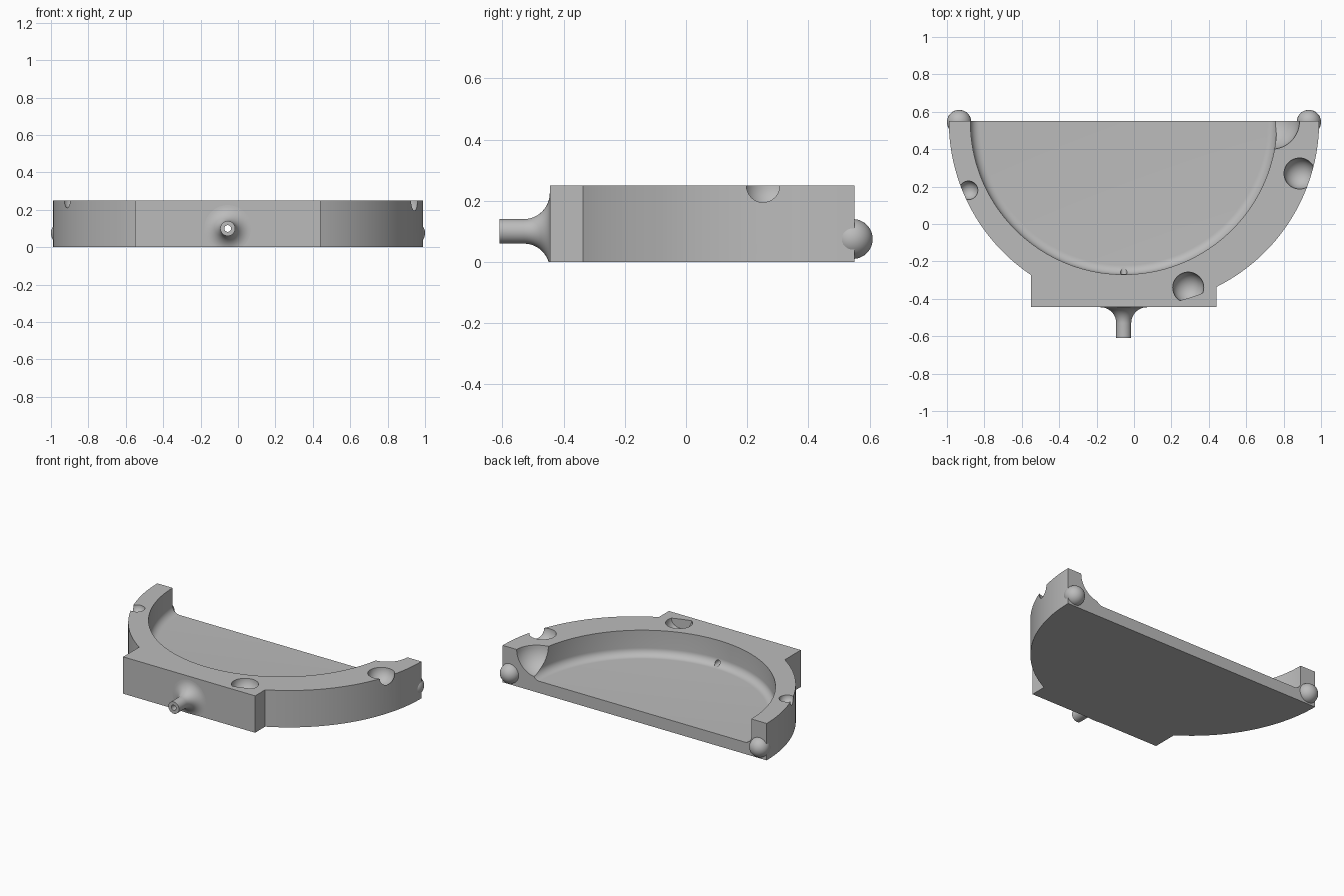
import bpy, bmesh, math
from mathutils import Matrix

cube = bpy.data.objects.get("Cube")
if cube:
    bpy.data.objects.remove(cube, do_unlink=True)

mat = bpy.data.materials.new("plain grey")
mat.use_nodes = True
GREY = (0.5, 0.5, 0.5, 1)
mat.diffuse_color = GREY
mat.node_tree.nodes["Principled BSDF"].inputs["Base Color"].default_value = GREY

H, R, BACK = 0.25, 0.99, 0.55       # height, outer radius, flat back edge
PORT_X, PORT_Z = -0.055, 0.10       # nozzle axis


def finish(name, bm):
    bmesh.ops.recalc_face_normals(bm, faces=bm.faces)
    me = bpy.data.meshes.new(name)
    bm.to_mesh(me)
    bm.free()
    me.materials.append(mat)
    ob = bpy.data.objects.new(name, me)
    bpy.context.collection.objects.link(ob)
    return ob


def ball(name, loc, r):
    bm = bmesh.new()
    bmesh.ops.create_uvsphere(bm, u_segments=48, v_segments=24, radius=r,
                              matrix=Matrix.Translation(loc))
    return finish(name, bm)


def lathe(name, profile, matrix, n=64):
    """Revolve (radius, height) points about the local z axis."""
    bm = bmesh.new()
    rings = [[bm.verts.new((r * math.cos(2 * math.pi * i / n),
                            r * math.sin(2 * math.pi * i / n), z))
              for i in range(n)] for r, z in profile]
    for a, b in zip(rings, rings[1:]):
        for i in range(n):
            j = (i + 1) % n
            bm.faces.new((a[i], a[j], b[j], b[i]))
    bm.faces.new(rings[0])
    bm.faces.new(rings[-1])
    bmesh.ops.transform(bm, matrix=matrix, verts=bm.verts)
    return finish(name, bm)


def extrude(name, outline, height):
    bm = bmesh.new()
    face = bm.faces.new([bm.verts.new((x, y, 0)) for x, y in outline])
    top = bmesh.ops.extrude_face_region(bm, geom=[face])["geom"]
    bmesh.ops.translate(bm, vec=(0, 0, height),
                        verts=[v for v in top if isinstance(v, bmesh.types.BMVert)])
    return finish(name, bm)


def boolean(ob, tool, op="DIFFERENCE", keep=False):
    mod = ob.modifiers.new("cut", "BOOLEAN")
    mod.operation, mod.object, mod.solver = op, tool, "EXACT"
    bpy.context.view_layer.objects.active = ob
    bpy.ops.object.modifier_apply(modifier=mod.name)
    if not keep:
        bpy.data.objects.remove(tool, do_unlink=True)


def arc(x0, x1, n):
    """Points on the outer rim between two x positions."""
    a0, a1 = (-math.acos(x / R) for x in (x0, x1))
    pts = [a0 + (a1 - a0) * i / n for i in range(n + 1)]
    return [(R * math.cos(a), BACK + R * math.sin(a)) for a in pts]


# half-round tray with a square block at the front
outline = arc(-R, -0.55, 40) + [(-0.55, -0.445), (0.44, -0.445)] + arc(0.44, R, 40)
tray = extrude("tray", outline, H)

# round recess with a filleted floor edge
FLOOR, RI, F = 0.08, 0.82, 0.05
fillet = [(RI - F + F * math.sin(t), FLOOR + F - F * math.cos(t))
          for t in (math.pi / 2 * i / 10 for i in range(11))]
boolean(tray, lathe("recess_cutter", fillet + [(RI, 0.4)],
                    Matrix.Translation((PORT_X, BACK, 0)), 160))

# ball-shaped scoop and rim sockets
for loc, r in [((0.735, BACK, H), 0.15), ((0.885, 0.27, H), 0.083),
               ((-0.885, 0.18, H), 0.05)]:
    boolean(tray, ball("socket_cutter", loc, r))

# front socket, which stops at the rim circle
front = ball("front_socket_cutter", (0.29, -0.34, H), 0.083)
rim = lathe("rim_helper", [(R, -0.1), (R, 0.5)], Matrix.Translation((0, BACK, 0)), 160)
boolean(front, rim, "INTERSECT")
boolean(tray, front)

# flared nozzle pointing forward, trimmed level with the underside
flare = [(0.125 - 0.085 * math.sin(t), 0.085 - 0.085 * math.cos(t))
         for t in (math.pi / 2 * i / 12 for i in range(13))]
forward = Matrix.Translation((PORT_X, -0.445, PORT_Z)) @ Matrix.Rotation(math.pi / 2, 4, "X")
nozzle = lathe("nozzle", [(0.125, -0.02)] + flare + [(0.04, 0.165)], forward)
trim = extrude("trim_cutter", [(-0.4, -0.8), (0.4, -0.8), (0.4, -0.2), (-0.4, -0.2)], -0.2)
boolean(nozzle, trim)

# bore through nozzle and front wall
bore = lathe("bore_cutter", [(0.018, -0.3), (0.018, 0.3)], forward, 32)
boolean(tray, bore, keep=True)
boolean(nozzle, bore)

# locating balls on the back corners
balls = [ball(n + "_locating_ball", (s * 0.935, 0.545, 0.075), 0.065)
         for n, s in (("left", 1), ("right", -1))]

bpy.ops.object.select_all(action="DESELECT")
for ob in [tray, nozzle] + balls:
    ob.select_set(True)
bpy.context.view_layer.objects.active = tray
bpy.ops.object.shade_smooth_by_angle(angle=math.radians(30))
